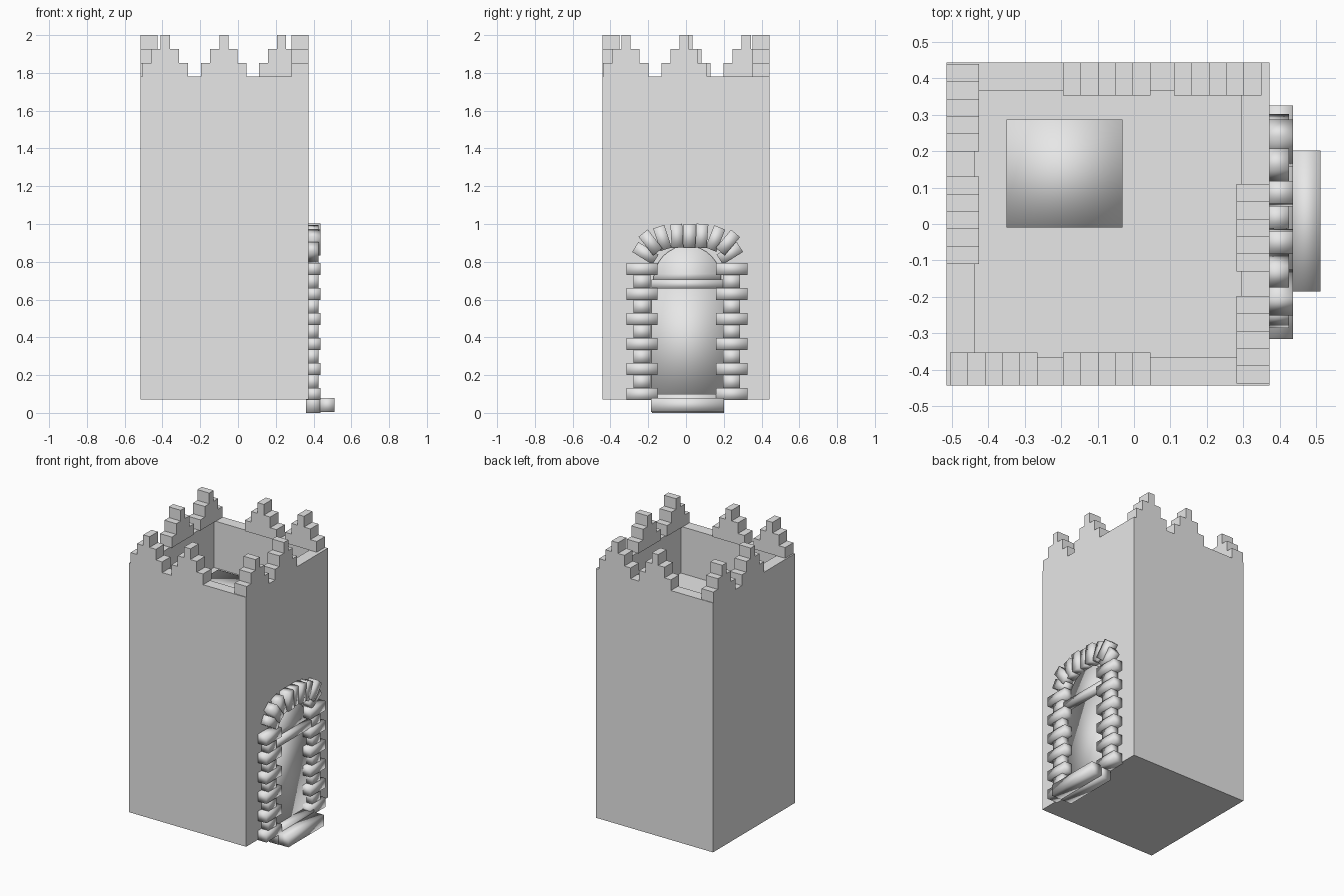
import bpy, bmesh, math
from mathutils import Matrix, Vector

cube = bpy.data.objects.get("Cube")
if cube:
    bpy.data.objects.remove(cube, do_unlink=True)

stone = bpy.data.materials.new("grey_stone")
stone.use_nodes = True
GREY = (0.8, 0.8, 0.8, 1)
stone.diffuse_color = GREY
stone.node_tree.nodes["Principled BSDF"].inputs["Base Color"].default_value = GREY


def finish(name, bm, smooth):
    bmesh.ops.recalc_face_normals(bm, faces=bm.faces[:])
    for f in bm.faces:
        f.smooth = smooth
    me = bpy.data.meshes.new(name)
    bm.to_mesh(me)
    bm.free()
    me.materials.append(stone)
    ob = bpy.data.objects.new(name, me)
    bpy.context.collection.objects.link(ob)
    return ob


def block(name, x, y, z, smooth=True, tilt=0):
    """Box from (min, max) ranges, optionally tilted about x."""
    mid = Vector([(a + b) / 2 for a, b in (x, y, z)])
    size = [b - a for a, b in (x, y, z)]
    bm = bmesh.new()
    bmesh.ops.create_cube(bm, size=1, matrix=Matrix.Diagonal((*size, 1)))
    ob = finish(name, bm, smooth)
    ob.location = mid
    ob.rotation_euler.x = math.radians(tilt)
    return ob


def extrude_profile(name, points, depth, smooth=False):
    """Extrude a closed 3D outline along a vector."""
    bm = bmesh.new()
    face = bm.faces.new([bm.verts.new(p) for p in points])
    ext = bmesh.ops.extrude_face_region(bm, geom=[face])
    bmesh.ops.translate(bm, vec=depth,
                        verts=[v for v in ext["geom"] if isinstance(v, bmesh.types.BMVert)])
    return finish(name, bm, smooth)


# Tower body with a sunken roof
LEFT, RIGHT, HALF, BASE, TOP = -0.515, 0.372, 0.443, 0.07, 1.78
bm = bmesh.new()
bmesh.ops.create_cube(bm, size=1, matrix=Matrix.Translation(
    ((LEFT + RIGHT) / 2, 0, (BASE + TOP) / 2)) @ Matrix.Diagonal(
    (RIGHT - LEFT, 2 * HALF, TOP - BASE, 1)))
bm.faces.ensure_lookup_table()
roof = max(bm.faces, key=lambda f: f.calc_center_median().z)
bmesh.ops.inset_region(bm, faces=[roof], thickness=0.109)
well = bmesh.ops.extrude_face_region(bm, geom=[roof])
bmesh.ops.translate(bm, vec=(0, 0, -0.32),
                    verts=[v for v in well["geom"] if isinstance(v, bmesh.types.BMVert)])
if roof.is_valid:
    bmesh.ops.delete(bm, geom=[roof], context='FACES_ONLY')
finish("tower_body", bm, False)

# Roof hatch
block("roof_hatch", (-0.35, -0.032), (-0.01, 0.287), (1.44, 1.5))

# Stepped battlements: outline climbs and falls in three steps
STEP, RISE, THICK = 0.048, 0.0735, 0.09
outline = [(-2.5, 0)]
for i, h in enumerate((1, 2, 3, 2, 1)):
    outline += [(i - 2.5, h), (i - 1.5, h)]
outline.append((2.5, 0))


def battlement(name, centre, edge, along_x):
    pts = []
    for s, h in outline:
        u, z = centre + s * STEP, TOP + h * RISE
        pts.append((u, edge, z) if along_x else (edge, u, z))
    extrude_profile(name, pts, (0, THICK, 0) if along_x else (THICK, 0, 0))


for name, edge, along_x, centres in (
        ("front", -HALF, True, (-0.385, -0.075)),
        ("back", HALF - THICK, True, (-0.075, 0.23)),
        ("left", LEFT, False, (0.01, 0.319)),
        ("right", RIGHT - THICK, False, (-0.01, -0.318))):
    for i, c in enumerate(centres):
        battlement(f"{name}_battlement_{i + 1}", c, edge, along_x)

# Door, lintel and arched panel on the +x wall
MID = 0.007
block("door", (0.35, 0.38), (MID - 0.19, MID + 0.19), (0.08, 0.67))
block("door_lintel", (0.36, 0.42), (MID - 0.19, MID + 0.19), (0.658, 0.706))
arc = [math.pi * i / 16 for i in range(17)]
extrude_profile("arch_panel",
                [(0.355, MID + 0.18 * math.cos(a), 0.7 + 0.185 * math.sin(a)) for a in arc],
                (0.03, 0, 0), True)

# Door jambs: wide and narrow stones alternating
for side, c in (("near", -0.233), ("far", 0.242)):
    for i in range(11):
        z = 0.1 + i * 0.0662
        wide = i % 2 == 0
        w, h, d = (0.083, 0.032, 0.437) if wide else (0.045, 0.036, 0.425)
        block(f"{side}_jamb_stone_{i + 1}", (0.36, d), (c - w, c + w), (z - h, z + h))

# Arch stones fanned over the door: y, z, tilt
arch = [(-0.215, 0.845, 58), (-0.188, 0.902, 38), (-0.125, 0.926, 18), (-0.048, 0.937, 3),
        (0.018, 0.937, 0), (0.083, 0.937, -4), (0.155, 0.923, -22), (0.222, 0.902, -40),
        (0.232, 0.845, -58)]
for i, (y, z, tilt) in enumerate(arch):
    block(f"arch_stone_{i + 1}", (0.36, 0.437 if i % 2 else 0.425), (y - 0.031, y + 0.031),
          (z - 0.063, z + 0.063), tilt=tilt)

# Threshold stones
block("inner_threshold", (0.36, 0.437), (-0.18, 0.2), (0, 0.1))
block("outer_step", (0.435, 0.512), (-0.185, 0.202), (0.005, 0.08))
